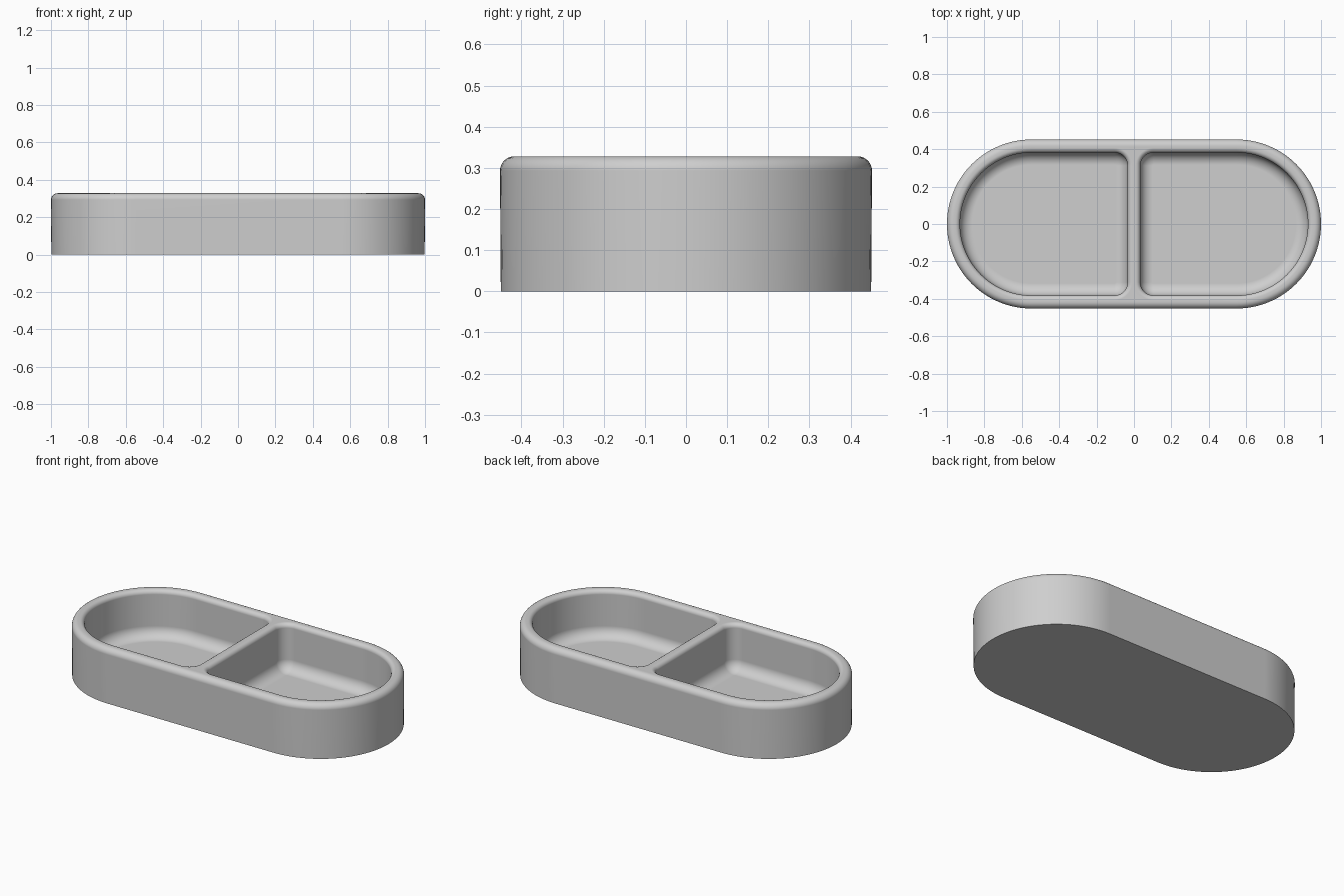
import bpy
import bmesh
from math import pi, sin, cos

cube = bpy.data.objects.get("Cube")
if cube:
    bpy.data.objects.remove(cube, do_unlink=True)

# Main sizes
HEIGHT, FLOOR = 0.328, 0.05
OUTER_R, CENTRE = 0.452, 0.548
WALL, HALF_DIVIDER = 0.07, 0.034
CORNER, FILLET = 0.07, 0.065
OUTER_ROUND, INNER_ROUND = 0.035, 0.025

POCKET_R = OUTER_R - WALL
CX, CY = HALF_DIVIDER + CORNER, POCKET_R - CORNER

# Outlines as arcs: centre x, centre y, radius, start angle, sweep, steps
BODY = [(CENTRE, 0, OUTER_R, -pi / 2, pi, 48),
        (-CENTRE, 0, OUTER_R, pi / 2, pi, 48)]
POCKET = [(CENTRE, 0, POCKET_R, -pi / 2, pi, 48),
          (CX, CY, CORNER, pi / 2, pi / 2, 12),
          (CX, -CY, CORNER, pi, pi / 2, 12)]


def add_loop(bm, arcs, inset, z, side=1):
    """Ring of vertices along the outline, moved inwards by inset."""
    ring = []
    for cx, cy, r, start, sweep, steps in arcs:
        for i in range(steps + 1):
            a = start + sweep * i / steps
            ring.append(bm.verts.new((side * (cx + (r - inset) * cos(a)),
                                      cy + (r - inset) * sin(a), z)))
    return ring


def skin(bm, rings):
    """Join successive rings with quads."""
    for low, high in zip(rings, rings[1:]):
        for i in range(len(low)):
            j = (i + 1) % len(low)
            bm.faces.new((low[i], low[j], high[j], high[i]))


def quarter(steps):
    return [pi / 2 * i / steps for i in range(steps + 1)]


bm = bmesh.new()

# Outer wall with rounded upper edge
profile = [(0.002, 0)]
profile += [(OUTER_ROUND * (1 - cos(a)), HEIGHT - OUTER_ROUND * (1 - sin(a)))
            for a in quarter(8)]
body = [add_loop(bm, BODY, d, z) for d, z in profile]
skin(bm, body)
bm.faces.new(body[0])
rims = [body[-1]]

# Two mirrored pockets with rounded lip and filleted floor
profile = [(-INNER_ROUND * (1 - sin(a)), HEIGHT - INNER_ROUND * (1 - cos(a)))
           for a in quarter(6)]
profile += [(FILLET * (1 - cos(a)), FLOOR + FILLET * (1 - sin(a)))
            for a in quarter(10)]
for side in (1, -1):
    rings = [add_loop(bm, POCKET, d, z, side) for d, z in profile]
    skin(bm, rings)
    bm.faces.new(rings[-1])
    rims.append(rings[0])

# Flat top of the rim and divider
edges = [bm.edges.get((ring[i - 1], ring[i])) for ring in rims for i in range(len(ring))]
bmesh.ops.triangle_fill(bm, edges=edges, use_beauty=True, normal=(0, 0, 1))
bmesh.ops.recalc_face_normals(bm, faces=bm.faces[:])

mesh = bpy.data.meshes.new("divided_tray")
bm.to_mesh(mesh)
bm.free()
tray = bpy.data.objects.new("divided_tray", mesh)
bpy.context.collection.objects.link(tray)

# Plain grey material
grey = bpy.data.materials.new("light_grey")
grey.use_nodes = True
colour = (0.62, 0.62, 0.62, 1)
grey.diffuse_color = colour
for node in grey.node_tree.nodes:
    if node.type == "BSDF_PRINCIPLED":
        node.inputs["Base Color"].default_value = colour
mesh.materials.append(grey)

# Smooth shading with a crisp bottom edge
bpy.ops.object.select_all(action="DESELECT")
tray.select_set(True)
bpy.context.view_layer.objects.active = tray
bpy.ops.object.shade_smooth_by_angle(angle=pi / 5)
normals = tray.modifiers.new("even_shading", "WEIGHTED_NORMAL")
normals.keep_sharp = True
